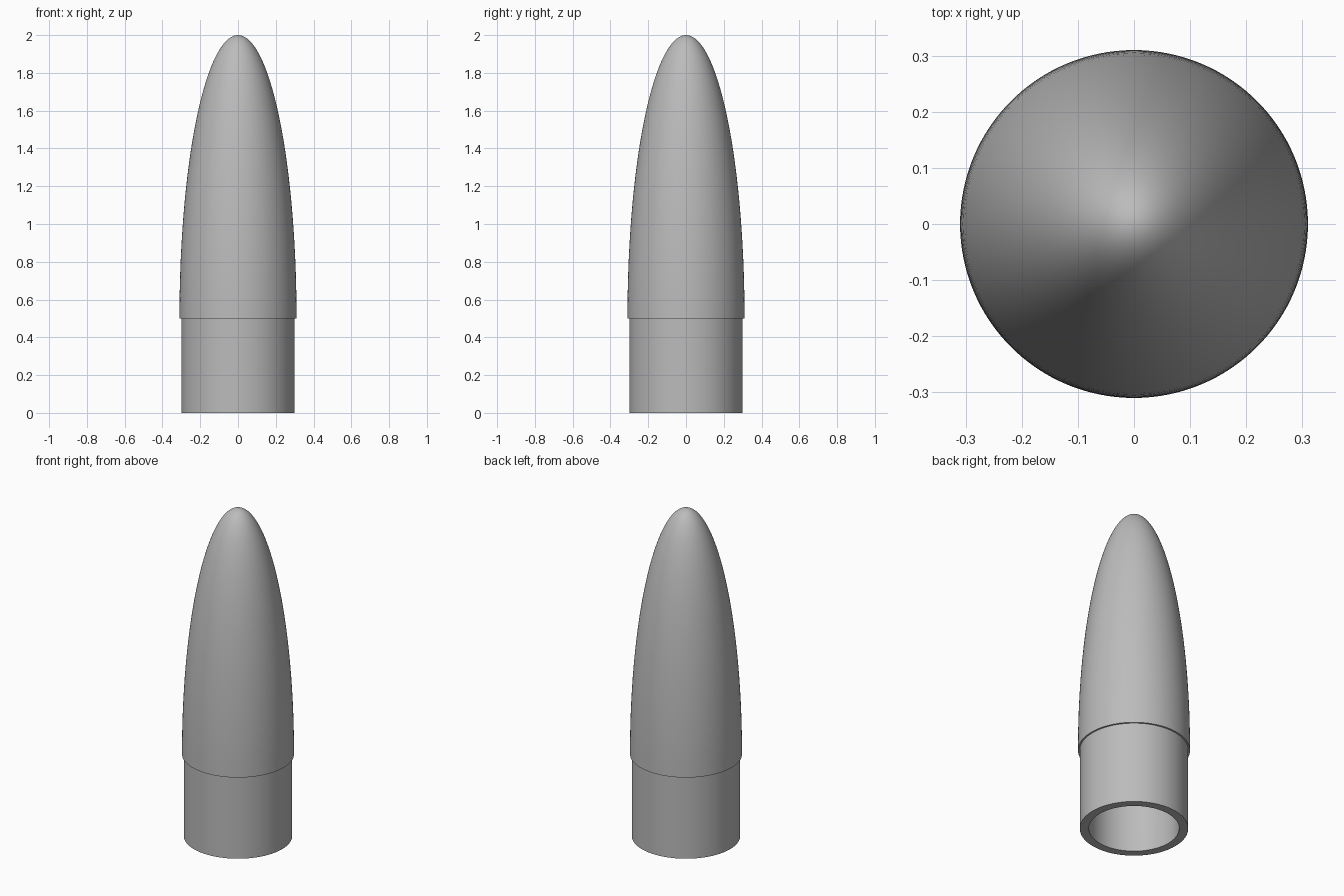
import bpy
import bmesh
from math import sin, cos, pi

SEGMENTS = 128
STEPS = 40

cube = bpy.data.objects.get("Cube")
if cube:
    bpy.data.objects.remove(cube, do_unlink=True)

grey = bpy.data.materials.new("light grey")
grey.use_nodes = True
grey.diffuse_color = (0.5, 0.5, 0.5, 1)
grey.node_tree.nodes["Principled BSDF"].inputs["Base Color"].default_value = grey.diffuse_color


def ogive(radius, base, height):
    """Quarter ellipse from its base rim up to a tip on the axis."""
    angles = [i / STEPS * pi / 2 for i in range(STEPS + 1)]
    points = [(radius * cos(a), base + height * sin(a)) for a in angles]
    points[-1] = (0, base + height)
    return points


def revolve(name, profile):
    """Spin an (r, z) profile about the z axis."""
    bm = bmesh.new()
    verts = [bm.verts.new((r, 0, z)) for r, z in profile]
    edges = [bm.edges.new(pair) for pair in zip(verts, verts[1:])]
    bmesh.ops.spin(bm, geom=verts + edges, cent=(0, 0, 0), axis=(0, 0, 1),
                   angle=2 * pi, steps=SEGMENTS, use_duplicate=False)
    bmesh.ops.remove_doubles(bm, verts=bm.verts, dist=0.0001)
    bmesh.ops.recalc_face_normals(bm, faces=bm.faces)
    mesh = bpy.data.meshes.new(name)
    bm.to_mesh(mesh)
    bm.free()
    mesh.materials.append(grey)
    obj = bpy.data.objects.new(name, mesh)
    bpy.context.collection.objects.link(obj)
    bpy.ops.object.select_all(action="DESELECT")
    obj.select_set(True)
    bpy.context.view_layer.objects.active = obj
    bpy.ops.object.shade_smooth_by_angle(angle=pi / 6)
    return obj


# Hollow nose shell with a stepped shoulder tube below it
outer = ogive(0.31, 0.5, 1.5)
inner = ogive(0.25, 0.5, 1.44)
shoulder = [(0.25, 0), (0.3, 0), (0.3, 0.5)]
revolve("nose_cone", inner[::-1] + shoulder + outer)
